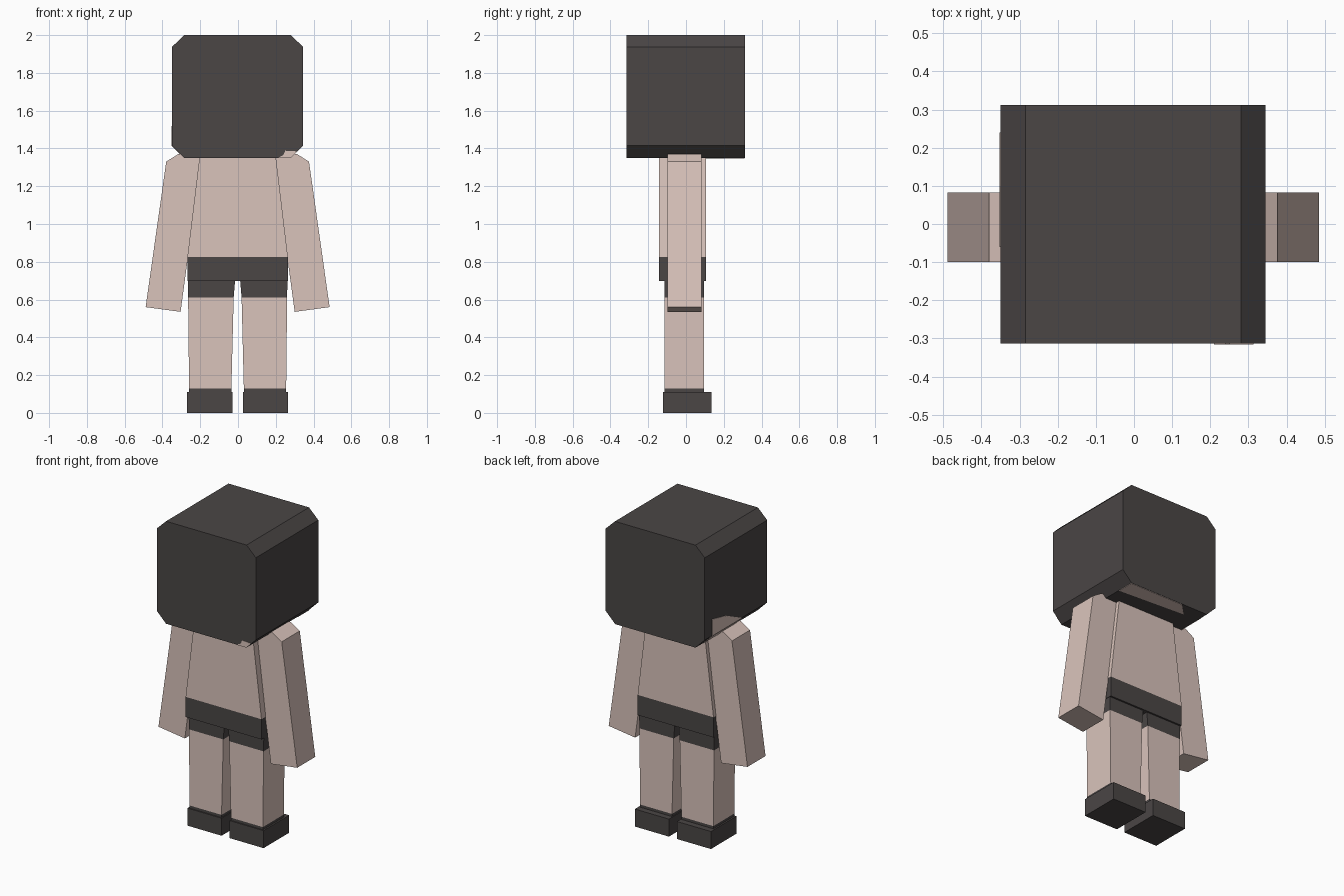
import bpy, bmesh
from mathutils import Vector

if "Cube" in bpy.data.objects:
    bpy.data.objects.remove(bpy.data.objects["Cube"])


def material(name, rgb):
    m = bpy.data.materials.new(name)
    m.diffuse_color = (*rgb, 1)
    m.use_nodes = True
    m.node_tree.nodes["Principled BSDF"].inputs["Base Color"].default_value = m.diffuse_color
    return m


SKIN = material("skin", (0.70, 0.55, 0.50))
DARK = material("charcoal", (0.069, 0.061, 0.060))


def finish(name, bm, mats):
    bmesh.ops.recalc_face_normals(bm, faces=bm.faces[:])
    me = bpy.data.meshes.new(name)
    bm.to_mesh(me)
    bm.free()
    for m in mats:
        me.materials.append(m)
    ob = bpy.data.objects.new(name, me)
    bpy.context.collection.objects.link(ob)
    return ob


def extrude(name, points, direction, mat):
    """Flat polygon pushed along a direction into a closed solid."""
    bm = bmesh.new()
    face = bm.faces.new([bm.verts.new(p) for p in points])
    new = bmesh.ops.extrude_face_region(bm, geom=[face], use_keep_orig=True)["geom"]
    bmesh.ops.translate(bm, vec=Vector(direction),
                        verts=[v for v in new if isinstance(v, bmesh.types.BMVert)])
    return finish(name, bm, [mat])


def stack(name, levels, y0, y1, bands):
    """Box column through levels (z, x0, x1); bands gives 0 skin / 1 dark per segment."""
    bm = bmesh.new()
    rings = [[bm.verts.new(p) for p in ((a, y0, z), (b, y0, z), (b, y1, z), (a, y1, z))]
             for z, a, b in levels]
    for low, high, band in zip(rings, rings[1:], bands):
        for i in range(4):
            j = (i + 1) % 4
            bm.faces.new((low[i], low[j], high[j], high[i])).material_index = band
    bm.faces.new(rings[0]).material_index = bands[0]
    bm.faces.new(rings[-1]).material_index = bands[-1]
    return finish(name, bm, [SKIN, DARK])


# Head block with bevelled long edges
head = [(-0.285, 1.35), (0.28, 1.35), (0.345, 1.415), (0.345, 1.937),
        (0.28, 2.0), (-0.285, 2.0), (-0.35, 1.937), (-0.35, 1.415)]
extrude("head", [(x, -0.314, z) for x, z in head], (0, 0.626, 0), DARK)

# Skin patches showing under the hair: front corner, neck underside, side and its bevel
extrude("front_patch", [(x, -0.314, z) for x, z in
        ((0.21, 1.35), (0.24, 1.365), (0.25, 1.388), (0.305, 1.385), (0.313, 1.383), (0.28, 1.35))],
        (0, -0.002, 0), SKIN)
extrude("nape_patch", [(x, y, 1.35) for x, y in
        ((0.28, 0.31), (-0.10, 0.31), (-0.18, 0.23), (0.28, 0.20))], (0, 0, -0.003), SKIN)
extrude("side_patch", [(-0.35, y, z) for y, z in
        ((0.24, 1.415), (0.24, 1.52), (0.10, 1.49), (-0.06, 1.415))], (-0.003, 0, 0), SKIN)
extrude("side_bevel_patch", [(-0.35, 0.24, 1.415), (-0.35, -0.06, 1.415),
        (-0.285, -0.06, 1.35), (-0.285, 0.24, 1.35)], (-0.002, 0, -0.002), SKIN)

# Torso with shorts band
stack("torso", [(0.697, -0.268, 0.264), (0.825, -0.268, 0.264), (1.36, -0.203, 0.2)],
      -0.142, 0.107, [1, 0])

# Arms, legs and shoes for each side
for side, s in (("left", 1), ("right", -1)):
    arm = [(0.302, 0.535), (0.487, 0.56), (0.378, 1.33), (0.315, 1.37), (0.24, 1.37), (0.193, 1.345)]
    extrude(side + "_arm", [(s * x - 0.002, -0.099, z) for x, z in arm], (0, 0.181, 0), SKIN)

    leg = [(0.09, 0.033, 0.257), (0.128, 0.033, 0.257), (0.61, 0.021, 0.262), (0.72, 0.012, 0.264)]
    stack(side + "_leg",
          [(z, *sorted((s * a - 0.002, s * b - 0.002))) for z, a, b in leg],
          -0.115, 0.096, [1, 0, 1])

    x0, x1 = sorted((s * 0.028 - 0.002, s * 0.267 - 0.002))
    stack(side + "_shoe", [(0, x0, x1), (0.111, x0, x1)], -0.122, 0.134, [1])
